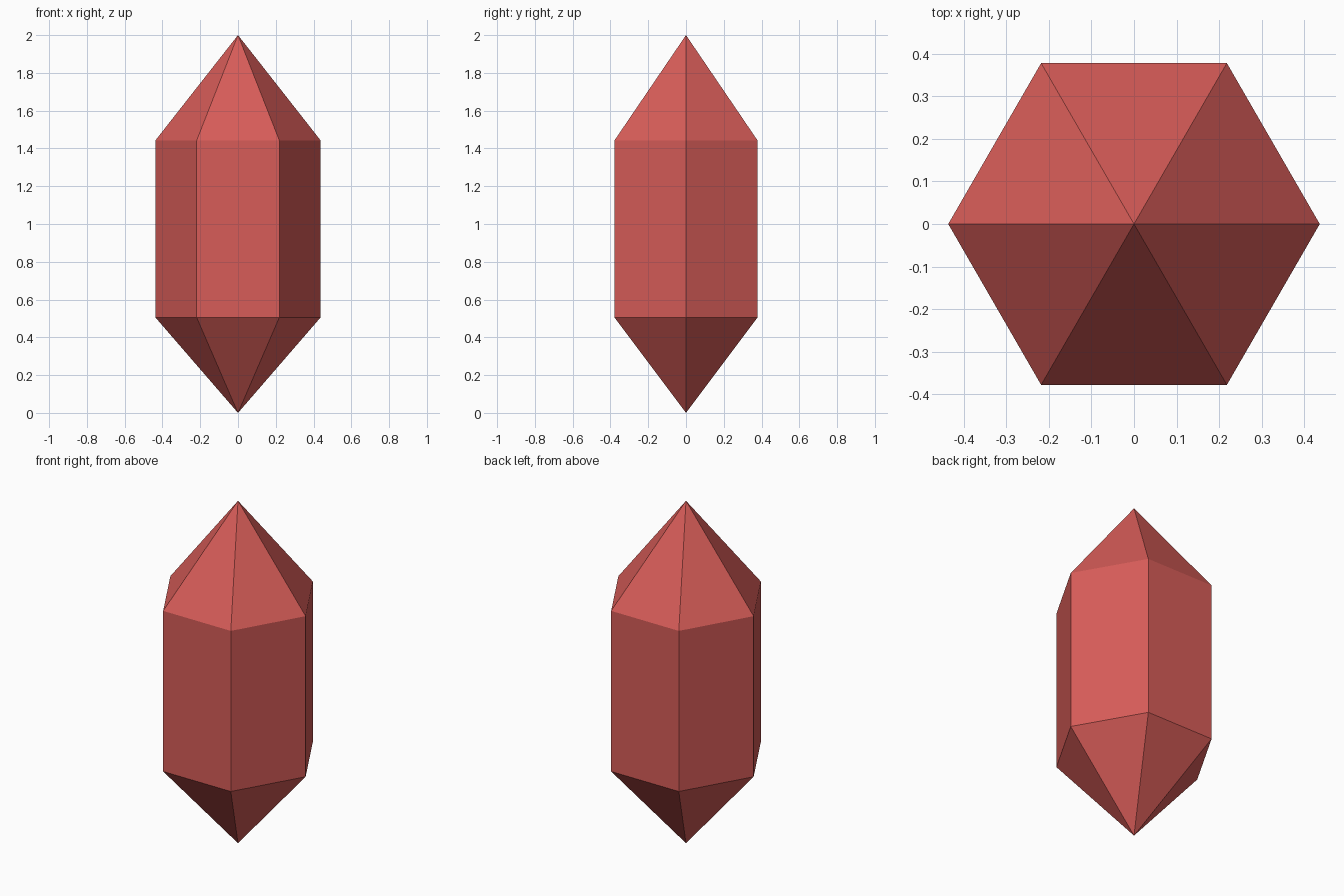
import bpy
import bmesh
from math import cos, sin, pi

if "Cube" in bpy.data.objects:
    bpy.data.objects.remove(bpy.data.objects["Cube"], do_unlink=True)

SIDES = 6
RADIUS = 0.437
TIP_LOW, SHOULDER_LOW, SHOULDER_HIGH, TIP_HIGH = 0.0, 0.505, 1.443, 2.0

# Red crystal material
red = bpy.data.materials.new("crystal red")
red.use_nodes = True
color = (0.68, 0.108, 0.098, 1)
red.diffuse_color = color
red.node_tree.nodes["Principled BSDF"].inputs["Base Color"].default_value = color

bm = bmesh.new()


def ring(z):
    angles = [2 * pi * i / SIDES for i in range(SIDES)]
    return [bm.verts.new((RADIUS * cos(a), RADIUS * sin(a), z)) for a in angles]


# Hexagonal prism with a pointed tip at each end
bottom = bm.verts.new((0, 0, TIP_LOW))
top = bm.verts.new((0, 0, TIP_HIGH))
low, high = ring(SHOULDER_LOW), ring(SHOULDER_HIGH)
for i in range(SIDES):
    j = (i + 1) % SIDES
    bm.faces.new((bottom, low[j], low[i]))
    bm.faces.new((low[i], low[j], high[j], high[i]))
    bm.faces.new((high[i], high[j], top))

mesh = bpy.data.meshes.new("crystal")
bm.to_mesh(mesh)
bm.free()
mesh.materials.append(red)
crystal = bpy.data.objects.new("crystal", mesh)
bpy.context.collection.objects.link(crystal)
